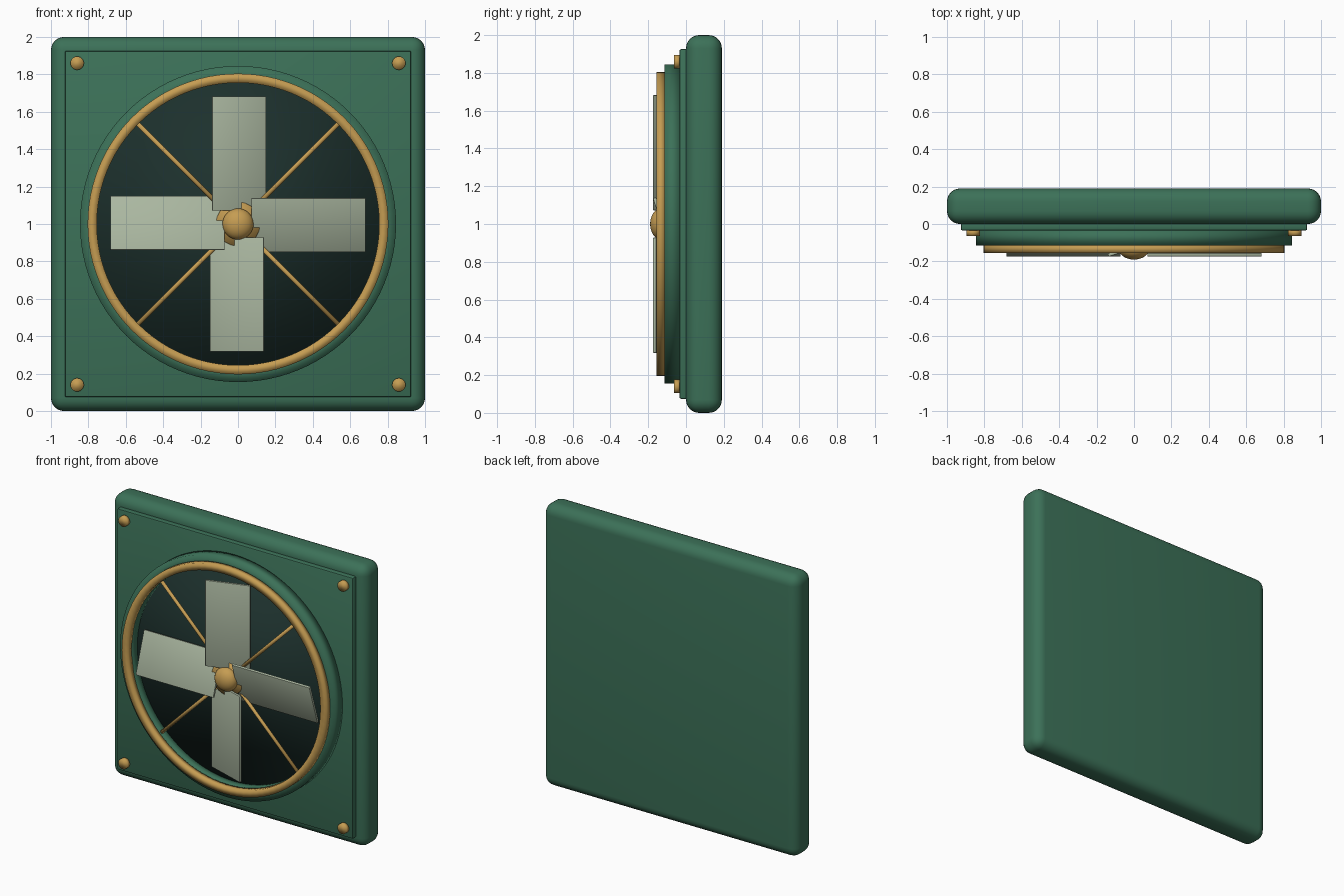
import bpy, bmesh, math
from mathutils import Matrix, Vector

if "Cube" in bpy.data.objects:
    bpy.data.objects.remove(bpy.data.objects["Cube"])

CZ = 1.0  # height of the fan axis


def material(name, rgb):
    m = bpy.data.materials.new(name)
    m.diffuse_color = (*rgb, 1)
    m.use_nodes = True
    m.node_tree.nodes["Principled BSDF"].inputs["Base Color"].default_value = m.diffuse_color
    return m


GREEN = material("green paint", (0.045, 0.165, 0.098))
DARK = material("dark opening", (0.012, 0.030, 0.026))
BRASS = material("brass", (0.56, 0.335, 0.085))
SAGE = material("pale sage", (0.40, 0.47, 0.35))


def finish(name, bm, mat, angle=None):
    """Turn a bmesh into a shaded object; angle keeps sharp edges."""
    bmesh.ops.recalc_face_normals(bm, faces=bm.faces[:])
    me = bpy.data.meshes.new(name)
    bm.to_mesh(me)
    bm.free()
    me.materials.append(mat)
    ob = bpy.data.objects.new(name, me)
    bpy.context.collection.objects.link(ob)
    bpy.ops.object.select_all(action='DESELECT')
    bpy.context.view_layer.objects.active = ob
    ob.select_set(True)
    if angle is None:
        bpy.ops.object.shade_smooth()
    else:
        bpy.ops.object.shade_smooth_by_angle(angle=math.radians(angle))
    return ob


def box(name, size, loc, mat, bevel, segs, rot=Matrix.Identity(4), angle=40):
    bm = bmesh.new()
    bmesh.ops.create_cube(bm, size=1)
    bmesh.ops.scale(bm, vec=size, verts=bm.verts)
    bmesh.ops.bevel(bm, geom=bm.edges[:], offset=bevel, segments=segs,
                    profile=0.5, affect='EDGES')
    bm.transform(rot @ Matrix.Translation(loc))
    return finish(name, bm, mat, angle)


def cylinder(name, a, b, r, mat, sides=32, angle=None):
    a, b = Vector(a), Vector(b)
    bm = bmesh.new()
    bmesh.ops.create_cone(bm, cap_ends=True, segments=sides, radius1=r,
                          radius2=r, depth=(b - a).length)
    bm.transform(Matrix.Translation((a + b) / 2)
                 @ (b - a).to_track_quat('Z', 'Y').to_matrix().to_4x4())
    return finish(name, bm, mat, angle)


def lathe(name, profile, mat, sides=96, angle=None):
    """Spin a closed (radius, y) profile around the fan axis."""
    bm = bmesh.new()
    rings = []
    for i in range(sides):
        t = math.tau * i / sides
        rings.append([bm.verts.new((r * math.cos(t), y, CZ + r * math.sin(t)))
                      for r, y in profile])
    n = len(profile)
    for i in range(sides):
        p, q = rings[i], rings[(i + 1) % sides]
        for j in range(n):
            k = (j + 1) % n
            bm.faces.new((p[j], p[k], q[k], q[j]))
    return finish(name, bm, mat, angle)


# Housing and raised front plate
box("housing", (2, 0.19, 2), (0, 0.095, CZ), GREEN, 0.07, 6)
box("front_plate", (1.852, 0.05, 1.852), (0, -0.01, CZ), GREEN, 0.01, 2)

# Round duct, dark opening and brass rim
lathe("duct_ring", [(0.845, -0.03), (0.845, -0.115), (0.755, -0.115), (0.755, -0.03)], GREEN)
cylinder("dark_opening", (0, -0.03, CZ), (0, -0.05, CZ), 0.757, DARK, 96)
lathe("brass_rim", [(0.804, -0.112), (0.804, -0.155), (0.755, -0.155), (0.755, -0.112)], BRASS)

# Corner rivets
for sx in (-1, 1):
    for sz in (-1, 1):
        x, z = 0.86 * sx, CZ + 0.86 * sz
        cylinder("corner_rivet", (x, -0.03, z), (x, -0.063, z), 0.036, BRASS, 24)

# Four diagonal struts and four pitched blades around the axis
axis = Matrix.Translation((0, 0, CZ))
for i in range(4):
    t = math.pi / 4 + i * math.pi / 2
    c, s = math.cos(t), math.sin(t)
    cylinder("strut", (0.05 * c, -0.09, CZ + 0.05 * s),
             (0.765 * c, -0.09, CZ + 0.765 * s), 0.012, BRASS, 12)
    turn = (axis @ Matrix.Rotation(i * math.pi / 2, 4, 'Y')
            @ Matrix.Translation((0.377, -0.12, -0.005))
            @ Matrix.Rotation(math.radians(18), 4, 'X'))
    box("fan_blade", (0.61, 0.018, 0.302), (0, 0, 0), SAGE, 0.004, 2, turn)

# Hub and rounded cap
cylinder("hub", (0, -0.04, CZ), (0, -0.125, CZ), 0.118, BRASS, 32)
bm = bmesh.new()
bmesh.ops.create_uvsphere(bm, u_segments=32, v_segments=16, radius=1)
bm.transform(Matrix.Translation((0, -0.13, CZ)) @ Matrix.Diagonal((0.083, 0.06, 0.083, 1)))
finish("hub_cap", bm, BRASS)
